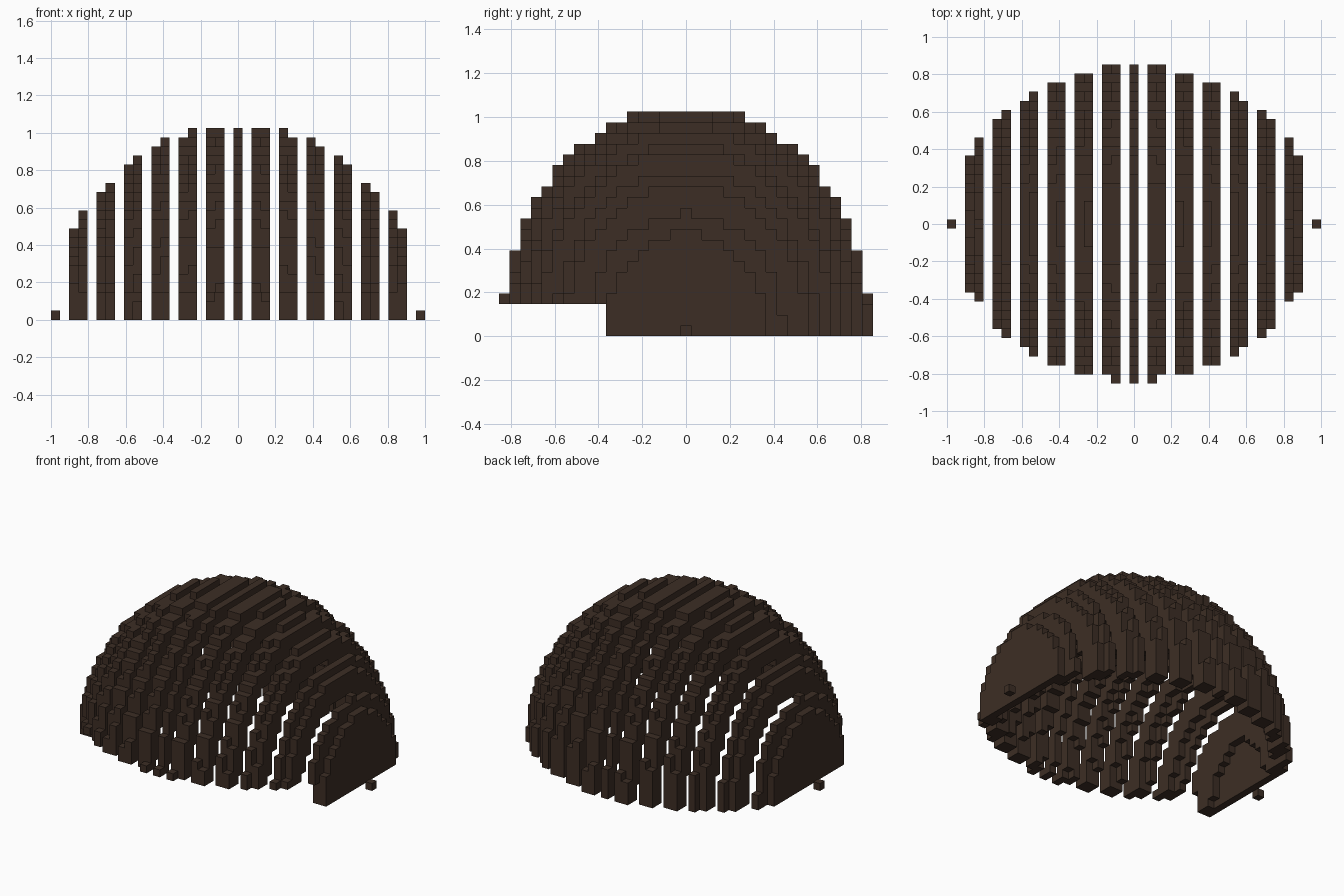
import bpy, bmesh, math
from mathutils import Vector

cube = bpy.data.objects.get("Cube")
if cube:
    bpy.data.objects.remove(cube, do_unlink=True)

U = 2 / 41                      # block size
OUTER = (20.0, 17.29, 20.92)    # dome radii in blocks
WALL = 2                        # shell thickness in blocks
INNER = tuple(r - WALL for r in OUTER)

mat = bpy.data.materials.new("dark_brown")
colour = (0.046, 0.027, 0.018, 1)
mat.diffuse_color = colour
mat.use_nodes = True
bsdf = mat.node_tree.nodes["Principled BSDF"]
bsdf.inputs["Base Color"].default_value = colour
bsdf.inputs["Roughness"].default_value = 0.9


def level(cell, radii):
    return sum((c / r) ** 2 for c, r in zip(cell, radii))


def filled(cell):
    """Blocks of the hollow dome, with the low opening along the front."""
    x, y, z = cell
    if z < 0 or (z < 3 and y < -7):
        return False
    return level(cell, OUTER) <= 1.000001 and level(cell, INNER) >= 0.999999


DIRECTIONS = [Vector(d) for d in
              ((1, 0, 0), (-1, 0, 0), (0, 1, 0), (0, -1, 0), (0, 0, 1), (0, 0, -1))]


def build_rib(name, columns):
    """One upright rib: the outer skin of its blocks."""
    cells = {(x, y, z) for x in columns for y in range(-17, 18)
             for z in range(21) if filled((x, y, z))}
    bm = bmesh.new()
    for cell in sorted(cells):
        centre = Vector(cell) + Vector((0, 0, 0.5))
        for d in DIRECTIONS:
            if tuple(int(c + s) for c, s in zip(cell, d)) in cells:
                continue
            a = Vector((d.y, d.z, d.x))
            b = d.cross(a)
            corners = [centre + (d + a * i + b * j) / 2
                       for i, j in ((-1, -1), (1, -1), (1, 1), (-1, 1))]
            bm.faces.new([bm.verts.new(p * U) for p in corners])
    # weld the blocks and merge flat areas
    bmesh.ops.remove_doubles(bm, verts=bm.verts, dist=U * 0.01)
    bmesh.ops.dissolve_limit(bm, angle_limit=math.radians(1),
                             verts=bm.verts, edges=bm.edges)
    mesh = bpy.data.meshes.new(name)
    bm.to_mesh(mesh)
    bm.free()
    mesh.materials.append(mat)
    bpy.context.collection.objects.link(bpy.data.objects.new(name, mesh))


# centre rib, then paired ribs two blocks wide with one-block gaps
build_rib("centre_rib", [0])
for side, s in (("left", 1), ("right", -1)):
    for n, x in enumerate(range(2, 18, 3), 1):
        build_rib(f"{side}_rib_{n}", [s * x, s * (x + 1)])
    build_rib(f"{side}_end_block", [s * 20])
